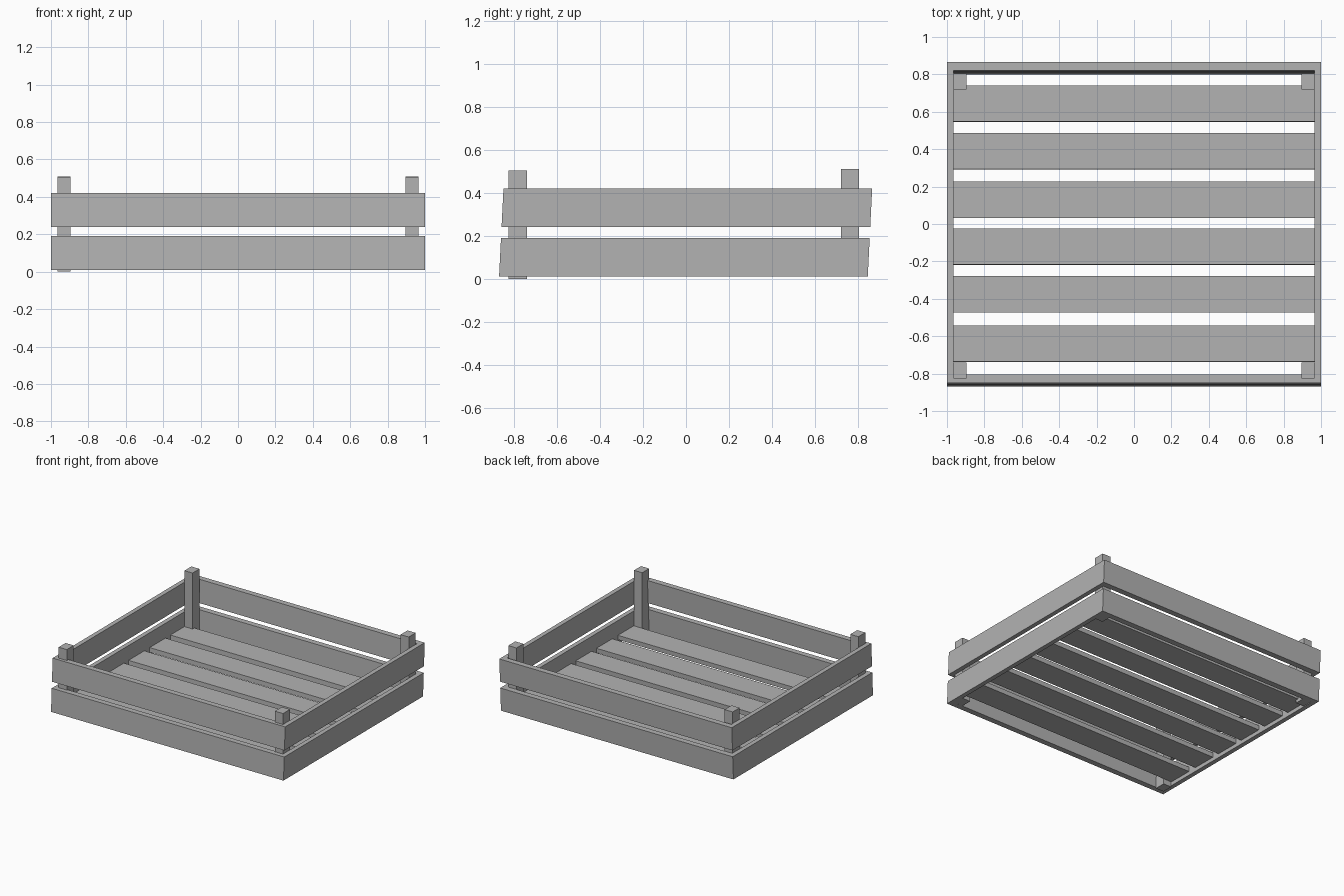
import bpy
import bmesh
from mathutils import Vector

default = bpy.data.objects.get("Cube")
if default:
    bpy.data.objects.remove(default, do_unlink=True)

# Single plain grey
GREY = (0.45, 0.45, 0.45, 1)
grey = bpy.data.materials.new("plain grey")
grey.use_nodes = True
grey.diffuse_color = GREY
grey.node_tree.nodes["Principled BSDF"].inputs["Base Color"].default_value = GREY

LEAN = 0.05  # the boards lean slightly backwards


def plank(name, x, y, z, lean=LEAN):
    """Box spanning the given (min, max) ranges, leaning along y with height."""
    bm = bmesh.new()
    bmesh.ops.create_cube(bm, size=1)
    for v in bm.verts:
        p = [lo + (hi - lo) * (c + 0.5) for c, (lo, hi) in zip(v.co, (x, y, z))]
        v.co = Vector((p[0], p[1] + lean * p[2], p[2]))
    mesh = bpy.data.meshes.new(name)
    bm.to_mesh(mesh)
    bm.free()
    mesh.materials.append(grey)
    obj = bpy.data.objects.new(name, mesh)
    bpy.context.collection.objects.link(obj)
    return obj


# Two tiers of boards around the crate
for tier, z in (("lower", (0.01, 0.19)), ("upper", (0.24, 0.42))):
    plank(f"{tier}_front_board", (-1, 1), (-0.87, -0.826), z)
    plank(f"{tier}_back_board", (-1, 1), (0.80, 0.845), z)
    plank(f"{tier}_left_board", (0.965, 1), (-0.826, 0.80), z)
    plank(f"{tier}_right_board", (-1, -0.965), (-0.826, 0.80), z)

# Corner posts
for side, x in (("left", (0.895, 0.965)), ("right", (-0.965, -0.895))):
    foot = 0.0 if side == "right" else 0.01
    plank(f"front_{side}_post", x, (-0.825, -0.74), (foot, 0.505), 0)
    plank(f"back_{side}_post", x, (0.72, 0.805), (0.015, 0.51), 0)

# Floor slats
for i, y in enumerate((-0.642, -0.378, -0.123, 0.127, 0.387, 0.642)):
    plank(f"floor_slat_{i + 1}", (-0.965, 0.965), (y - 0.098, y + 0.096), (0.04, 0.075))
